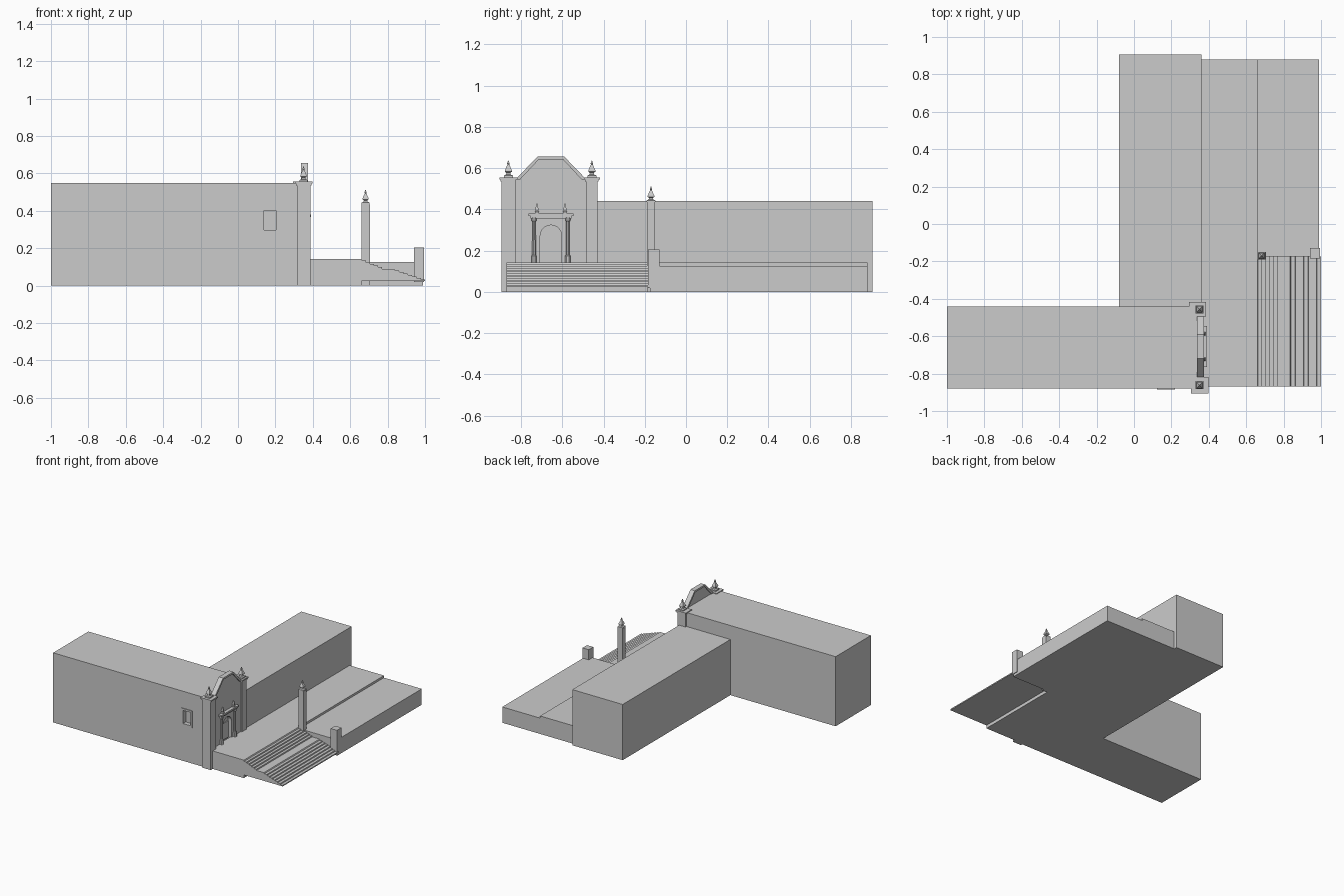
import bpy, bmesh, math

if "Cube" in bpy.data.objects:
    bpy.data.objects.remove(bpy.data.objects["Cube"])


def add_mesh(name, bm):
    bmesh.ops.recalc_face_normals(bm, faces=bm.faces)
    me = bpy.data.meshes.new(name)
    bm.to_mesh(me)
    bm.free()
    ob = bpy.data.objects.new(name, me)
    bpy.context.collection.objects.link(ob)
    return ob


def box(name, x, y, z):
    bm = bmesh.new()
    bmesh.ops.create_cube(bm, size=1)
    for v in bm.verts:
        v.co = [(r[0] + r[1]) / 2 + c * (r[1] - r[0]) for r, c in zip((x, y, z), v.co)]
    return add_mesh(name, bm)


def prism(name, pts, axis, lo, hi):
    """Extrude a (x,z) profile along y, or a (y,z) profile along x."""
    bm = bmesh.new()
    vs = [bm.verts.new((lo, a, b) if axis == 'x' else (a, lo, b)) for a, b in pts]
    face = bm.faces.new(vs)
    ext = bmesh.ops.extrude_face_region(bm, geom=[face])['geom']
    off = (hi - lo, 0, 0) if axis == 'x' else (0, hi - lo, 0)
    bmesh.ops.translate(bm, vec=off, verts=[g for g in ext if isinstance(g, bmesh.types.BMVert)])
    return add_mesh(name, bm)


def square_lathe(name, x, y, z, profile, sides=4):
    """Stack of rings (half width, height) ending in flat or tiny tips."""
    bm = bmesh.new()
    rings = []
    k = 1 / math.cos(math.pi / sides)
    for r, h in profile:
        rings.append([bm.verts.new((x + r * k * math.cos(math.tau * (i + .5) / sides),
                                    y + r * k * math.sin(math.tau * (i + .5) / sides), z + h))
                      for i in range(sides)])
    for a, b in zip(rings, rings[1:]):
        for i in range(sides):
            j = (i + 1) % sides
            bm.faces.new((a[i], a[j], b[j], b[i]))
    bm.faces.new(rings[0])
    bm.faces.new(rings[-1])
    return add_mesh(name, bm)


def cut(target, cutter):
    m = target.modifiers.new("recess", 'BOOLEAN')
    m.object = cutter
    m.solver = 'EXACT'
    cutter.hide_render = True
    cutter.hide_viewport = True


FINIAL = [(.022, 0), (.022, .01), (.012, .014), (.009, .022), (.017, .028), (.017, .034),
          (.006, .06), (.004, .063), (.006, .068), (.001, .083)]

# Main masses
nave = box("church_nave", (-1, .365), (-.88, -.44), (0, .55))
box("side_wing", (-.08, .36), (-.44, .905), (0, .44))
box("upper_terrace", (.355, .66), (-.87, .88), (0, .142))
box("lower_terrace", (.66, .99), (-.175, .88), (0, .125))

# Stairs: two flights with a landing, hollow below
top = [(.66, .142)]


def flight(x0, z0, x1, z1, n):
    for i in range(n):
        z = z0 + (z1 - z0) * (i + 1) / n
        top.append((x0 + (x1 - x0) * i / n + .002, z))
        top.append((x0 + (x1 - x0) * (i + 1) / n, z))


flight(.662, .142, .79, .09, 6)
top.append((.835, .09))
flight(.837, .09, 1.0, .034, 7)
prism("stairs", top + [(1.0, .025), (.66, .025)], 'y', -.87, -.175)

# Stair pillars
box("tall_pillar", (.66, .705), (-.19, -.15), (0, .435))
square_lathe("tall_pillar_finial", .682, -.17, .435, [(r * .95, h * .93) for r, h in FINIAL])
box("short_pillar", (.94, .995), (-.185, -.128), (.02, .205))

# Corner pilasters with stepped caps and finials
for side, x0, x1, y0, y1 in (("front", .315, .388, -.895, -.828), ("rear", .305, .375, -.485, -.428)):
    box(side + "_pilaster", (x0, x1), (y0, y1), (0, .54))
    box(side + "_cap_lower", (x0 - .004, x1 + .004), (y0 - .004, y1 + .004), (.535, .546))
    box(side + "_cap_upper", (x0 - .01, x1 + .01), (y0 - .01, y1 + .01), (.546, .556))
    square_lathe(side + "_finial", .35, (y0 + y1) / 2, .555, FINIAL)

# Gable with raised coping
outer = [(-.828, .545), (-.72, .656), (-.59, .656), (-.483, .545)]
inner = [(-.805, .545), (-.714, .642), (-.596, .642), (-.506, .545)]
prism("gable_panel", inner, 'x', .342, .366)
prism("gable_coping", outer + inner[::-1], 'x', .336, .374)

# Arched doorway recess with two leaves
cy = -.655
arch = [(cy - .052, .13)] + [(cy - .052 * math.cos(math.pi * i / 16), .272 + .052 * math.sin(math.pi * i / 16))
                            for i in range(17)] + [(cy + .052, .13)]
cut(nave, prism("door_cutter", arch, 'x', .335, .40))
for s in (-1, 1):
    y = sorted((cy + s * .001, cy + s * .046))
    box("door_leaf", (.33, .342), y, (.14, .27))

# Door surround: columns, entablature, pinnacles
for s in (-1, 1):
    yc = cy + s * .082
    square_lathe("door_column", .374, yc, .14,
                 [(.013, 0), (.013, .035), (.009, .04), (.008, .2), (.012, .207), (.012, .222)], 8)
    square_lathe("door_pinnacle", .373, cy + s * .068, .38,
                 [(.01, 0), (.01, .008), (.006, .012), (.008, .02), (.002, .048)])
box("entablature_lower", (.36, .383), (cy - .1, cy + .1), (.357, .368))
box("entablature_upper", (.36, .39), (cy - .109, cy + .109), (.368, .381))

# Side window: recess with a projecting frame
cut(nave, box("window_cutter", (.14, .204), (-.95, -.852), (.298, .402)))
wx, wz = (.123, .219), (.283, .417)
for z in ((.283, .298), (.402, .417)):
    box("window_frame_rail", wx, (-.886, -.875), z)
for x in ((.123, .14), (.204, .219)):
    box("window_frame_stile", x, (-.886, -.875), (.298, .402))
